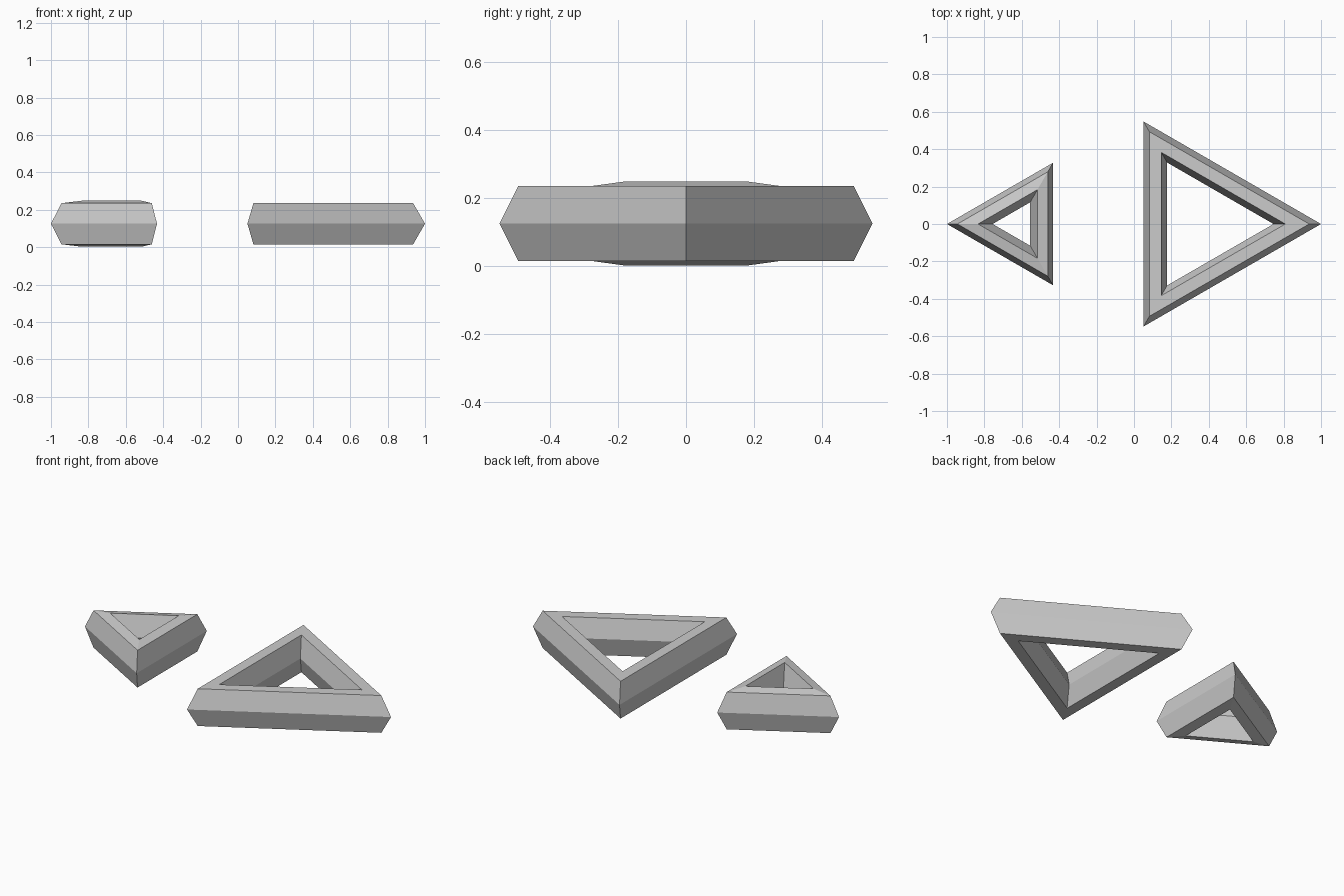
import bpy, bmesh
from math import cos, sin, pi

if "Cube" in bpy.data.objects:
    bpy.data.objects.remove(bpy.data.objects["Cube"])


def triangle_ring(name, centre_x, start_angle, profile):
    """Sweep a closed (radius, height) profile round three mitred corners."""
    bm = bmesh.new()
    loops = []
    for i in range(3):
        a = start_angle + i * 2 * pi / 3
        loops.append([bm.verts.new((centre_x + r * cos(a), r * sin(a), 0.1255 + z))
                      for r, z in profile])
    n = len(profile)
    for i in range(3):
        a, b = loops[i], loops[(i + 1) % 3]
        for j in range(n):
            k = (j + 1) % n
            bm.faces.new((a[j], b[j], b[k], a[k]))
    bmesh.ops.recalc_face_normals(bm, faces=bm.faces)
    mesh = bpy.data.meshes.new(name)
    bm.to_mesh(mesh)
    bm.free()
    bpy.context.collection.objects.link(bpy.data.objects.new(name, mesh))


# Large ring: regular six-sided bar, pointing to +x
tube = 0.127
hexagon = [(0.506 + tube * cos(j * pi / 3), tube * sin(j * pi / 3)) for j in range(6)]
triangle_ring("large_triangle_ring", 0.367, 0, hexagon)

# Small ring: six-sided bar with top and bottom rising towards the hole, pointing to -x
upper = [(0.378, 0), (0.322, 0.11), (0.212, 0.123), (0.134, 0)]
lower = [(r, -z) for r, z in upper[2:0:-1]]
triangle_ring("small_triangle_ring", -0.622, pi, upper + lower)
